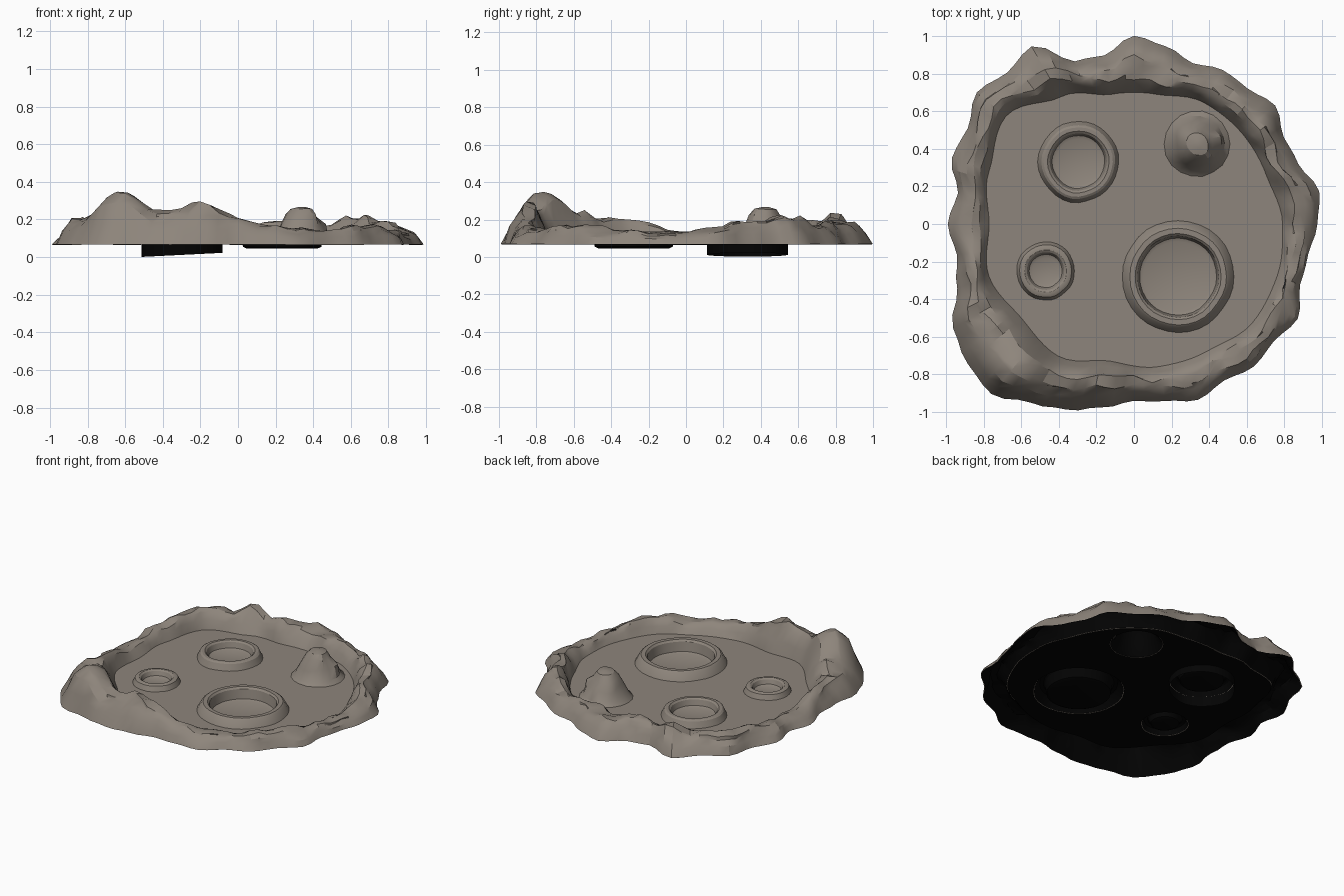
import bpy
import bmesh
import math
from mathutils import Vector, noise

if "Cube" in bpy.data.objects:
    bpy.data.objects.remove(bpy.data.objects["Cube"], do_unlink=True)

FLOOR = 0.075
EDGE = 0.068
SEGMENTS = 108

# Outline radius every ten degrees, floor radius and crest height every twenty
OUTLINE = [.975, 1, .93, .92, .98, .94, .945, .91, .96, 1, .91, .92,
           1.09, 1.05, 1.09, 1.02, 1.03, .95, .99, .955, 1, 1.11, 1.155, 1.18,
           1.097, 1.05, .99, .94, .955, .995, .96, .99, .97, 1.006, .94, .94]
INNER = [.79, .75, .75, .745, .7, .7, .78, .89, .82,
         .77, .82, .78, .81, .74, .77, .78, .82, .81]
CREST = [.13, .19, .2, .17, .2, .19, .2, .2, .16,
         .135, .2, .24, .23, .26, .17, .15, .17, .15]
# Wall section from the floor edge to the outer edge
SECTION = [0, .5, .85, 1, .97, .88, .68, .4, 0]


def flat_colour(name, colour):
    mat = bpy.data.materials.new(name)
    mat.use_nodes = True
    mat.diffuse_color = colour
    shader = next(n for n in mat.node_tree.nodes
                  if n.type == "BSDF_PRINCIPLED")
    shader.inputs["Base Color"].default_value = colour
    shader.inputs["Roughness"].default_value = 0.9
    return mat


stone = flat_colour("grey_brown_stone", (.27, .235, .2, 1))
black = flat_colour("black_underside", (.001, .001, .001, 1))


def around(table, turn):
    """Smoothly sample a closed table, turn running from 0 to 1."""
    place = turn * len(table)
    i = int(place)
    f = place - i
    f = f * f * (3 - 2 * f)
    a, b = table[i % len(table)], table[(i + 1) % len(table)]
    return a + (b - a) * f


def finish(name, bm, materials, smooth=True):
    """Make the object; a second material backs the sheet underneath."""
    mesh = bpy.data.meshes.new(name)
    bm.to_mesh(mesh)
    bm.free()
    part = bpy.data.objects.new(name, mesh)
    bpy.context.collection.objects.link(part)
    for mat in materials:
        mesh.materials.append(mat)
    bpy.ops.object.select_all(action="DESELECT")
    part.select_set(True)
    bpy.context.view_layer.objects.active = part
    if smooth:
        bpy.ops.object.shade_smooth_by_angle(angle=math.radians(28))
    if len(materials) > 1:
        backing = part.modifiers.new("underside", "SOLIDIFY")
        backing.thickness = 0.005
        backing.offset = -1
        backing.use_rim = False
        backing.material_offset = 1


def skin(name, rings, materials, cap=False):
    """Join closed rings, listed from the outside in, into one sheet."""
    bm = bmesh.new()
    rows = [[bm.verts.new(p) for p in ring] for ring in rings]
    for outer, inner in zip(rows, rows[1:]):
        for i in range(len(outer)):
            j = (i + 1) % len(outer)
            bm.faces.new((outer[i], outer[j], inner[j], inner[i]))
    if cap:
        bm.faces.new(rows[-1])
    finish(name, bm, materials)


def circle(x, y, radius, z, count=32):
    """Slightly uneven ring of points."""
    ring = []
    for i in range(count):
        a = math.tau * i / count
        spot = Vector((x + math.cos(a), y + math.sin(a), radius))
        r = radius * (1 + .03 * noise.noise(spot * 2))
        ring.append(Vector((x + r * math.cos(a), y + r * math.sin(a), z)))
    return ring


def wall_height(x, y, crest, share):
    """Rocky wall with one large hill on its front right corner."""
    rough = noise.noise(Vector((x, y, 0)) * 8)
    hill = math.exp(-((x + .62) ** 2 + (y + .77) ** 2) / .055)
    bump = (crest - FLOOR) * (1 + .4 * rough) * share
    peak = .275 * hill * min(1, share * 1.35)
    return FLOOR + max(bump, peak)


# Surrounding wall
wall = []
last = len(SECTION) - 1
for step, share in enumerate(SECTION):
    t = step / last
    ring = []
    for i in range(SEGMENTS):
        turn = i / SEGMENTS
        a = turn * math.tau
        start, end = around(INNER, turn), around(OUTLINE, turn)
        wobble = .04 * noise.noise(Vector((math.cos(a), math.sin(a), t)) * 7)
        r = start + (end - start) * t + wobble * math.sin(math.pi * t)
        x, y = r * math.cos(a), r * math.sin(a)
        z = wall_height(x, y, around(CREST, turn), share)
        ring.append(Vector((x, y, EDGE if step == last else z)))
    wall.append(ring)
skin("surrounding_wall", wall[::-1], [stone, black])
floor_loops = [wall[0]]


# Craters: raised lip, inner wall and sunken bowl
def crater(name, x, y, outer, inner, lip, bottom):
    mid = inner + (outer - inner) * .5
    profile = [(outer, FLOOR), (mid + .012, FLOOR + lip * .85),
               (mid, FLOOR + lip), (inner + .012, FLOOR + lip),
               (inner, FLOOR + lip * .8), (inner - .012, bottom + .008),
               (inner - .03, bottom)]
    rings = [circle(x, y, r, z) for r, z in profile]
    floor_loops.append(rings[0])
    skin(name, rings, [stone, black], cap=True)
    return rings[0]


crater("large_crater", .235, -.28, .295, .215, .06, .05)
crater("small_crater", -.47, -.25, .155, .1, .04, .071)
back_loop = crater("back_crater", -.295, .33, .215, .152, .05, .07)

# Black skirt hanging below the back crater
skirt_foot = [Vector((p.x, p.y, .012 + .05 * (p.x + .295))) for p in back_loop]
skin("back_crater_skirt", [back_loop, skirt_foot], [black])

# Rocky mound near the back left of the floor
mound = []
for radius, z in [(.175, FLOOR), (.15, .105), (.12, .165),
                  (.09, .22), (.06, .255), (.02, .265)]:
    ring = circle(.335, .425, radius, z, 18)
    for p in ring:
        if z > FLOOR:
            rough = noise.noise(p * 9)
            p.z += .03 * rough * (1 if z < .25 else .2)
            p.x += .03 * rough
    mound.append(ring)
floor_loops.append(mound[0])
skin("rocky_mound", mound, [stone, black], cap=True)

# Flat floor filled around the craters and the mound
bm = bmesh.new()
edges = []
for loop in floor_loops:
    verts = [bm.verts.new(p) for p in loop]
    edges += [bm.edges.new((v, verts[i - 1])) for i, v in enumerate(verts)]
bmesh.ops.triangle_fill(bm, edges=edges, use_beauty=True, normal=(0, 0, 1))
for face in bm.faces:
    face.normal_update()
    if face.normal.z < 0:
        face.normal_flip()
finish("basin_floor", bm, [stone, black], smooth=False)
